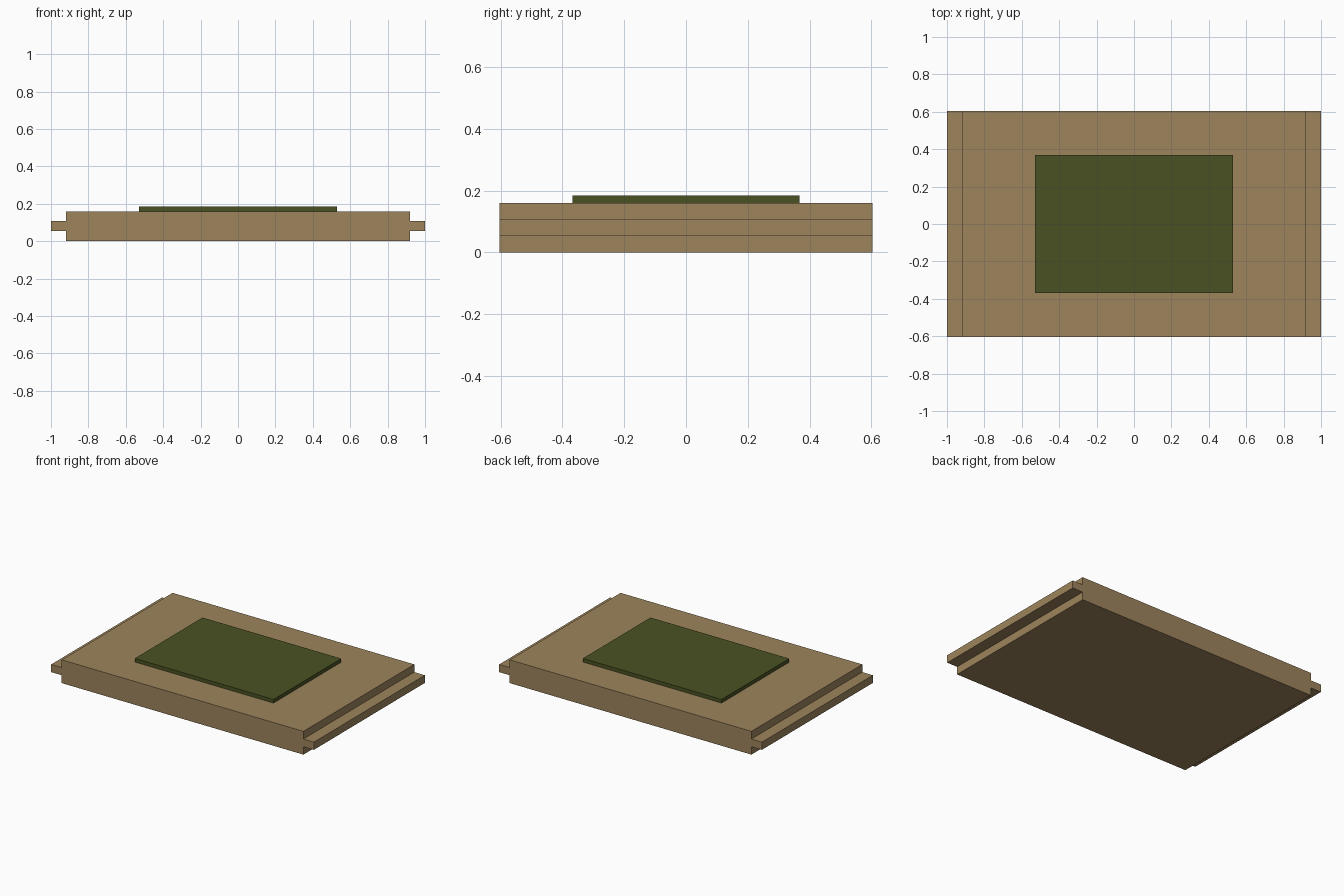
import bpy
import bmesh

if "Cube" in bpy.data.objects:
    bpy.data.objects.remove(bpy.data.objects["Cube"])


def make_material(name, color):
    mat = bpy.data.materials.new(name)
    mat.diffuse_color = (*color, 1.0)
    mat.use_nodes = True
    mat.node_tree.nodes["Principled BSDF"].inputs["Base Color"].default_value = mat.diffuse_color
    return mat


def extrude_profile(name, profile, half_depth, mat):
    """Extrude a closed x-z profile symmetrically along y."""
    bm = bmesh.new()
    face = bm.faces.new([bm.verts.new((x, -half_depth, z)) for x, z in profile])
    result = bmesh.ops.extrude_face_region(bm, geom=[face])
    moved = [v for v in result["geom"] if isinstance(v, bmesh.types.BMVert)]
    bmesh.ops.translate(bm, verts=moved, vec=(0, 2 * half_depth, 0))
    bmesh.ops.recalc_face_normals(bm, faces=bm.faces)
    mesh = bpy.data.meshes.new(name)
    bm.to_mesh(mesh)
    bm.free()
    mesh.materials.append(mat)
    obj = bpy.data.objects.new(name, mesh)
    bpy.context.collection.objects.link(obj)
    return obj


tan = make_material("tan", (0.338, 0.231, 0.107))
olive = make_material("olive_green", (0.0685, 0.084, 0.016))

# Board with a tongue along each end: right half of the profile, then mirrored
right = [(0.92, 0.0), (0.92, 0.054), (1.0, 0.054),
         (1.0, 0.107), (0.92, 0.107), (0.92, 0.16)]
left = [(-x, z) for x, z in reversed(right)]
extrude_profile("board", right + left, 0.603, tan)

# Raised panel on top
panel = [(-0.528, 0.16), (0.528, 0.16), (0.528, 0.185), (-0.528, 0.185)]
extrude_profile("raised_panel", panel, 0.368, olive)
